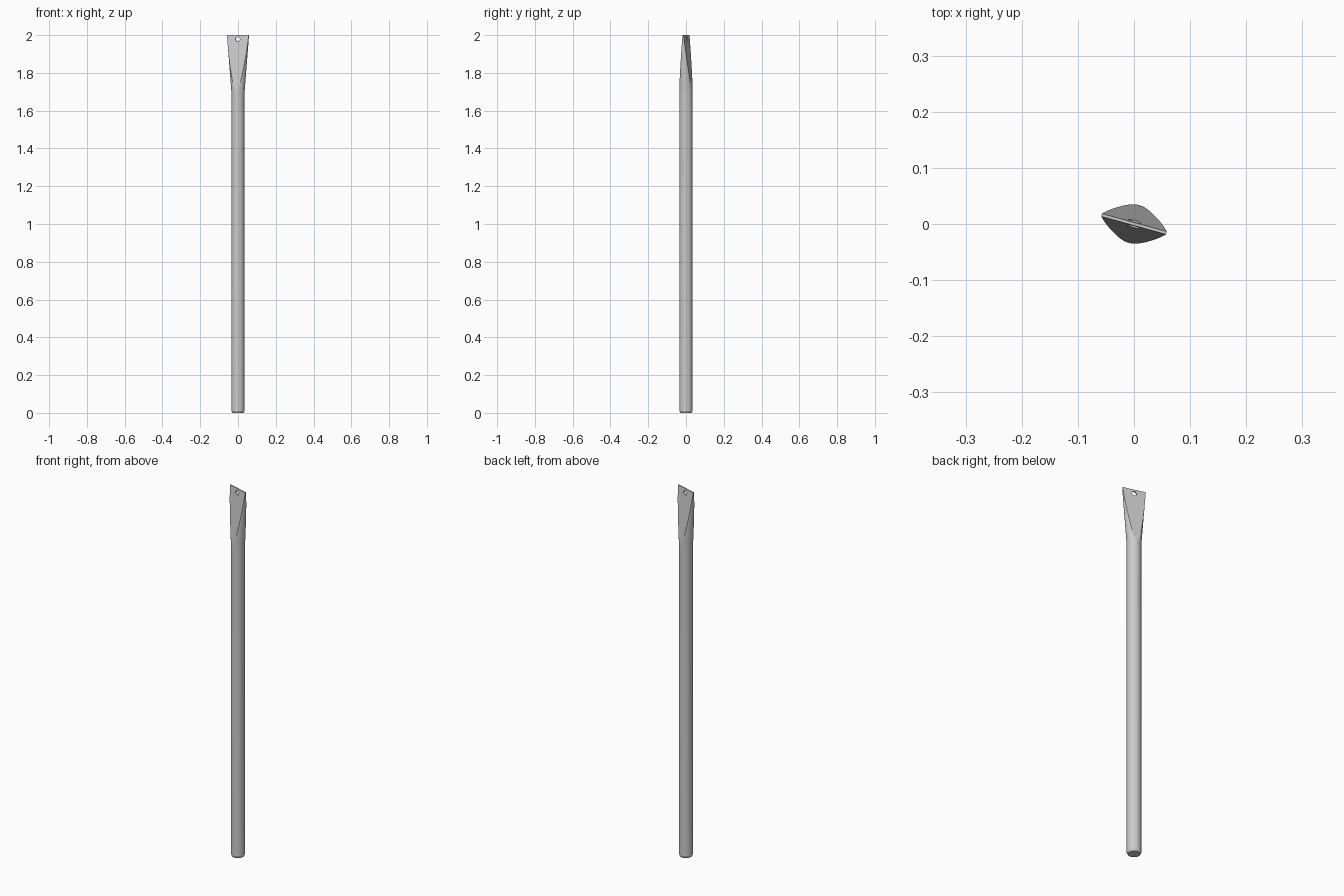
import bpy, bmesh, math

if "Cube" in bpy.data.objects:
    bpy.data.objects.remove(bpy.data.objects["Cube"])

R = 0.035          # tube radius
TIP = 0.060        # half width of the pressed end
HALF_T = 0.0026    # half thickness of the pressed end
Z0, Z1 = 1.70, 2.0 # start and end of the pressed zone
N = 16             # segments on each side arc
TURN = math.radians(-15.5)


def ring(bm, z, a, b, v):
    """Ellipse a x b cut off flat at +-v; two mirrored side arcs."""
    phi = math.asin(min(1.0, v / b))
    pts = []
    for side in (0, math.pi):
        for i in range(N + 1):
            t = side - phi + 2 * phi * i / N
            pts.append(bm.verts.new((a * math.cos(t), b * math.sin(t), z)))
    return pts


# Tube with chamfered foot, widening and flattening towards the top
bm = bmesh.new()
rings = [ring(bm, 0, R - 0.005, R - 0.005, R), ring(bm, 0.01, R, R, R)]
STEPS = 14
for k in range(STEPS + 1):
    s = (k / STEPS) ** 1.5
    rings.append(ring(bm, Z0 + (Z1 - Z0) * s, R + (TIP - R) * s, R,
                      R + (HALF_T - R) * s))
for lo, hi in zip(rings, rings[1:]):
    n = len(lo)
    for i in range(n):
        j = (i + 1) % n
        bm.faces.new((lo[i], lo[j], hi[j], hi[i]))
bm.faces.new(rings[0][::-1])
bm.faces.new(rings[-1])
bmesh.ops.remove_doubles(bm, verts=bm.verts, dist=1e-5)
bmesh.ops.recalc_face_normals(bm, faces=bm.faces)
mesh = bpy.data.meshes.new("flattened_tube")
bm.to_mesh(mesh)
bm.free()
tube = bpy.data.objects.new("flattened_tube", mesh)
bpy.context.collection.objects.link(tube)
tube.rotation_euler.z = TURN

# Bolt hole through the flat end
bpy.ops.mesh.primitive_cylinder_add(vertices=16, radius=0.012, depth=0.2,
                                    location=(0, 0, 1.978),
                                    rotation=(math.pi / 2, 0, TURN))
cutter = bpy.context.object
cutter.name = "hole_cutter"
cutter.hide_render = True
cut = tube.modifiers.new("hole", 'BOOLEAN')
cut.operation = 'DIFFERENCE'
cut.solver = 'EXACT'
cut.object = cutter

bpy.ops.object.select_all(action='DESELECT')
bpy.context.view_layer.objects.active = tube
tube.select_set(True)
bpy.ops.object.modifier_apply(modifier="hole")
bpy.data.objects.remove(cutter)
bpy.ops.object.shade_smooth_by_angle(angle=math.radians(20))
